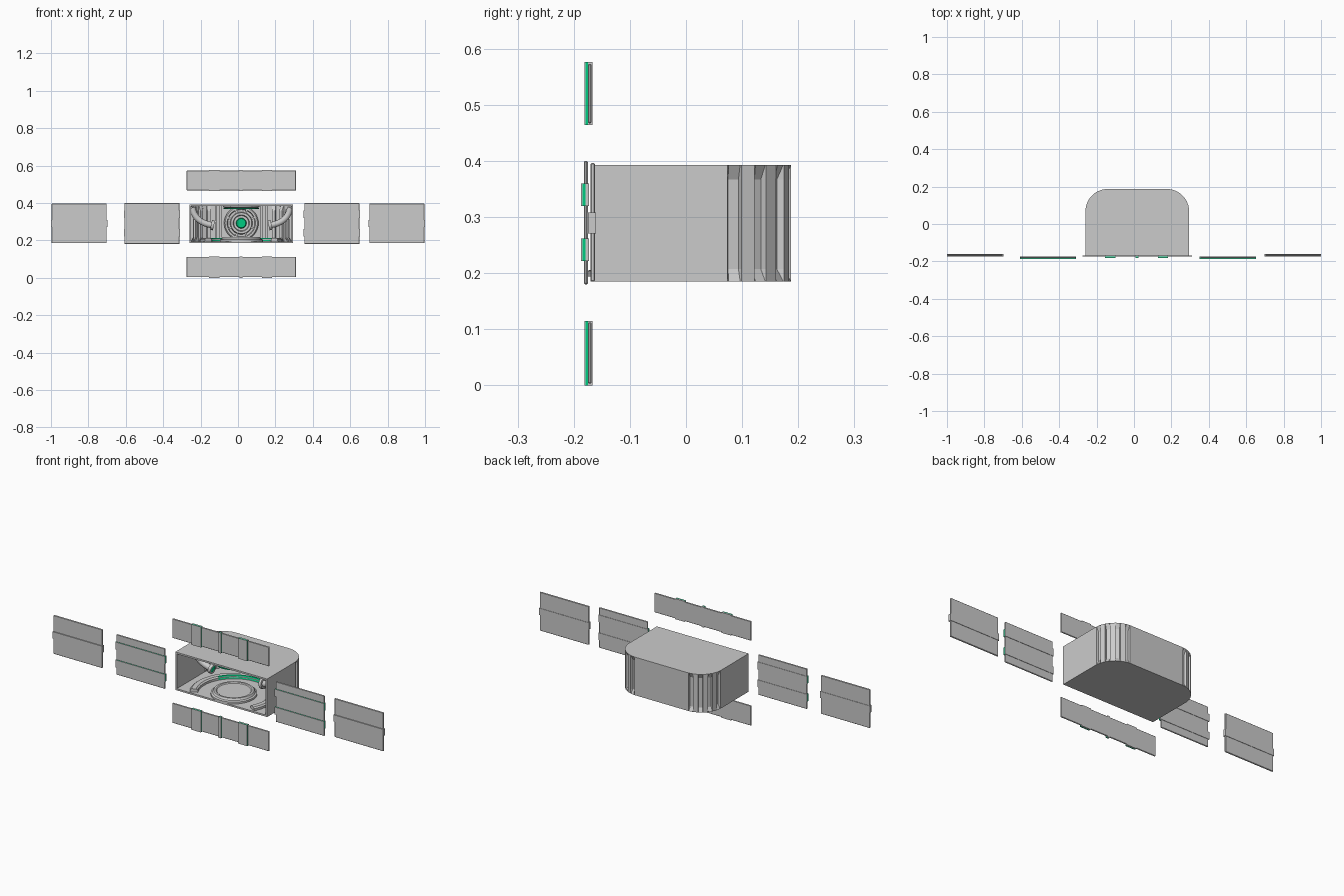
import bpy, bmesh, math
from mathutils import Vector, Matrix

if "Cube" in bpy.data.objects:
    bpy.data.objects.remove(bpy.data.objects["Cube"])

CX = 0.0175
green = bpy.data.materials.new("green_glow")
green.diffuse_color = (0.0, 0.6, 0.22, 1)
green.use_nodes = True
green.node_tree.nodes["Principled BSDF"].inputs["Base Color"].default_value = green.diffuse_color


def finish(name, bm, mat=None, smooth=False, fix=True):
    if fix:
        bmesh.ops.recalc_face_normals(bm, faces=bm.faces[:])
    me = bpy.data.meshes.new(name)
    bm.to_mesh(me)
    bm.free()
    ob = bpy.data.objects.new(name, me)
    bpy.context.collection.objects.link(ob)
    if mat:
        me.materials.append(mat)
    if smooth:
        bpy.ops.object.select_all(action='DESELECT')
        ob.select_set(True)
        bpy.context.view_layer.objects.active = ob
        bpy.ops.object.shade_smooth_by_angle(angle=math.radians(35))
    return ob


def box(name, lo, hi, mat=None, bevel=0):
    bm = bmesh.new()
    lo, hi = Vector(lo), Vector(hi)
    bmesh.ops.create_cube(bm, size=1)
    for v in bm.verts:
        v.co = Vector([(lo[i] + hi[i]) / 2 + v.co[i] * (hi[i] - lo[i]) for i in range(3)])
    if bevel:
        bmesh.ops.bevel(bm, geom=bm.edges[:], offset=bevel, segments=1, affect='EDGES')
    return finish(name, bm, mat)


def lathe(name, profile, matrix, mat=None, a0=0, a1=360, n=48, closed=False):
    """Turn an (r, h) profile around local z, wholly or over an arc."""
    bm = bmesh.new()
    full = a1 - a0 == 360
    rings = []
    for i in range(n if full else n + 1):
        a = math.radians(a0 + (a1 - a0) * i / n)
        rings.append([bm.verts.new((r * math.cos(a), r * math.sin(a), h)) for r, h in profile])
    m = len(profile)
    for i in range(n):
        p, q = rings[i], rings[(i + 1) % len(rings)]
        for j in range(m if closed else m - 1):
            bm.faces.new((p[j], q[j], q[(j + 1) % m], p[(j + 1) % m]))
    if not full and closed:
        bm.faces.new(rings[0])
        bm.faces.new(rings[-1])
    bmesh.ops.remove_doubles(bm, verts=bm.verts[:], dist=1e-5)
    bm.transform(matrix)
    return finish(name, bm, mat, True)


# Pod shell: open front, grooved rounded back corners
def outline(inset, depth):
    w, r, yc = 0.2775 - inset, 0.12 - inset, 0.0675
    right = [(w, -0.17), (w, yc)]
    for c in (9, 33, 57, 81):
        for a, d in ((c - 6, 0), (c - 5, depth), (c + 5, depth), (c + 6, 0)):
            t = math.radians(a)
            right.append((0.1575 + (r - d) * math.cos(t), yc + (r - d) * math.sin(t)))
    right.append((0.1575, yc + r))
    pts = right + [(-x, y) for x, y in reversed(right)]
    return [(x + CX, y) for x, y in pts]


def add_shell(bm, inset, flip):
    z0, z1 = 0.185 + inset, 0.393 - inset
    levels = [(z0, 0), (z0 + 0.022, 0.013), (z1 - 0.026, 0.013), (z1, 0)]
    loops = [[bm.verts.new((x, y, z)) for x, y in outline(inset, d)] for z, d in levels]

    def face(vs):
        bm.faces.new(vs[::-1] if flip else vs)
    for a, b in zip(loops, loops[1:]):
        for i in range(len(a) - 1):
            face([a[i], a[i + 1], b[i + 1], b[i]])
    face(loops[0][::-1])
    face(loops[-1])
    return [l[0] for l in loops] + [l[-1] for l in reversed(loops)]


bm = bmesh.new()
rim_out = add_shell(bm, 0, False)
rim_in = add_shell(bm, 0.009, True)
for i in range(len(rim_out)):
    j = (i + 1) % len(rim_out)
    bm.faces.new((rim_out[i], rim_out[j], rim_in[j], rim_in[i]))
finish("pod_shell", bm, fix=False)

# Floor and ceiling platforms, curved benches with green inner bands
dais = [(0, 0.02), (0.085, 0.02), (0.09, 0.024), (0.1, 0.024), (0.106, 0.014), (0.115, 0.01), (0.115, 0)]
floor = Matrix.Translation((CX, -0.06, 0.194))
ceiling = Matrix.Translation((CX, -0.06, 0.384)) @ Matrix.Rotation(math.pi, 4, 'X')
lathe("floor_dais", dais, floor)
lathe("ceiling_disc", [(r * 0.85, h * 0.6) for r, h in dais], ceiling)
lathe("ceiling_light_ring", [(0.087, 0.012), (0.094, 0.012), (0.094, 0.016), (0.087, 0.016)],
      ceiling, green, closed=True)
lathe("curved_bench", [(0.18, 0), (0.22, 0), (0.22, 0.012), (0.212, 0.018), (0.188, 0.018), (0.18, 0.012)],
      floor, None, -28, 208, 40, True)
lathe("bench_light", [(0.178, 0.003), (0.181, 0.003), (0.189, 0.0195), (0.184, 0.0195)],
      floor, green, 30, 150, 30, True)

# Round hatch on the back wall
wall = Matrix.Translation((CX, 0.178, 0.292)) @ Matrix.Rotation(math.pi / 2, 4, 'X')
lathe("hatch_ring", [(0.092, 0), (0.092, 0.018), (0.086, 0.024), (0.076, 0.024), (0.072, 0.01),
                     (0.06, 0.01), (0.056, 0.03), (0.044, 0.03), (0.04, 0.016), (0, 0.016)], wall)
lathe("hatch_light", [(0.028, 0.014), (0.028, 0.026), (0.024, 0.03), (0, 0.03)], wall, green, n=24)
for k in range(8):
    a = math.radians(45 * k + 22.5)
    ob = box("hatch_spoke", (0.055, -0.005, 0.005), (0.08, 0.005, 0.022))
    ob.data.transform(wall @ Matrix.Rotation(a, 4, 'Z'))
for s in (-1, 1):
    for off in (0.11, 0.135):
        box("wall_rib", (CX + s * off - 0.006, 0.165, 0.194), (CX + s * off + 0.006, 0.18, 0.384))

# Bent pipes from the upper corners, with flanged green mouths
    path = [(0.262, 0.375), (0.248, 0.335), (0.22, 0.305), (0.185, 0.288), (0.15, 0.28)]
    cu = bpy.data.curves.new("pipe", 'CURVE')
    cu.dimensions = '3D'
    cu.bevel_depth = 0.017
    cu.bevel_resolution = 3
    cu.use_fill_caps = True
    sp = cu.splines.new('BEZIER')
    sp.bezier_points.add(len(path) - 1)
    for p, (x, z) in zip(sp.bezier_points, path):
        p.co = (CX + s * x, -0.03, z)
        p.handle_left_type = p.handle_right_type = 'AUTO'
    cu.resolution_u = 5
    bpy.context.collection.objects.link(bpy.data.objects.new("wall_pipe", cu))
    mouth = Matrix.Translation((CX + s * 0.15, -0.03, 0.28)) @ \
        Vector((-s, 0, -0.22)).to_track_quat('Z', 'Y').to_matrix().to_4x4()
    lathe("pipe_flange", [(0.017, -0.012), (0.026, -0.012), (0.026, 0.004), (0.018, 0.004), (0.018, -0.002)],
          mouth, n=20)
    lathe("pipe_mouth", [(0.019, -0.002), (0.019, 0.002), (0, 0.002)], mouth, green, n=20)


# Door panels: thin bevelled plate with raised ribs; axis is the rib direction
def door(name, x0, x1, z0, z1, plate, rib, ribs, along_x, glow=None):
    box(name, (x0, plate[0], z0), (x1, plate[1], z1), bevel=0.002)
    e = 0.003
    for a, b in ribs:
        if along_x:
            lo, hi = (x0 - e, a), (x1 + e, b)
        else:
            lo, hi = (a, z0 - e), (b, z1 + e)
        back = rib[1]
        front = rib[0]
        if glow:
            box(name + "_glow", (lo[0], glow[0], lo[1]), (hi[0], glow[1], hi[1]), green)
            box(name + "_rib_back", (lo[0], glow[1], lo[1]), (hi[0], back, hi[1]))
            back = glow[0]
        box(name + "_rib", (lo[0], front, lo[1]), (hi[0], back, hi[1]))


for s, side in ((-1, "left"), (1, "right")):
    x = sorted((s * 0.702, s * 0.997))
    door("outer_door_" + side, x[0], x[1], 0.185, 0.396, (-0.170, -0.162), (-0.175, -0.160),
         [(0.271, 0.308)], True)
    c = CX + 0.003 + s * 0.481
    door("inner_door_" + side, c - 0.147, c + 0.147, 0.18, 0.4, (-0.182, -0.175), (-0.187, -0.173),
         [(0.222, 0.262), (0.32, 0.36)], True, (-0.1845, -0.179))
for z0, z1, side in ((0.003, 0.112, "lower"), (0.467, 0.573, "upper")):
    door(side + "_door", CX - 0.2925, CX + 0.2925, z0, z1, (-0.175, -0.168), (-0.181, -0.167),
         [(-0.155, -0.098), (0.008, 0.023), (0.127, 0.182)], False, (-0.1795, -0.1745))
